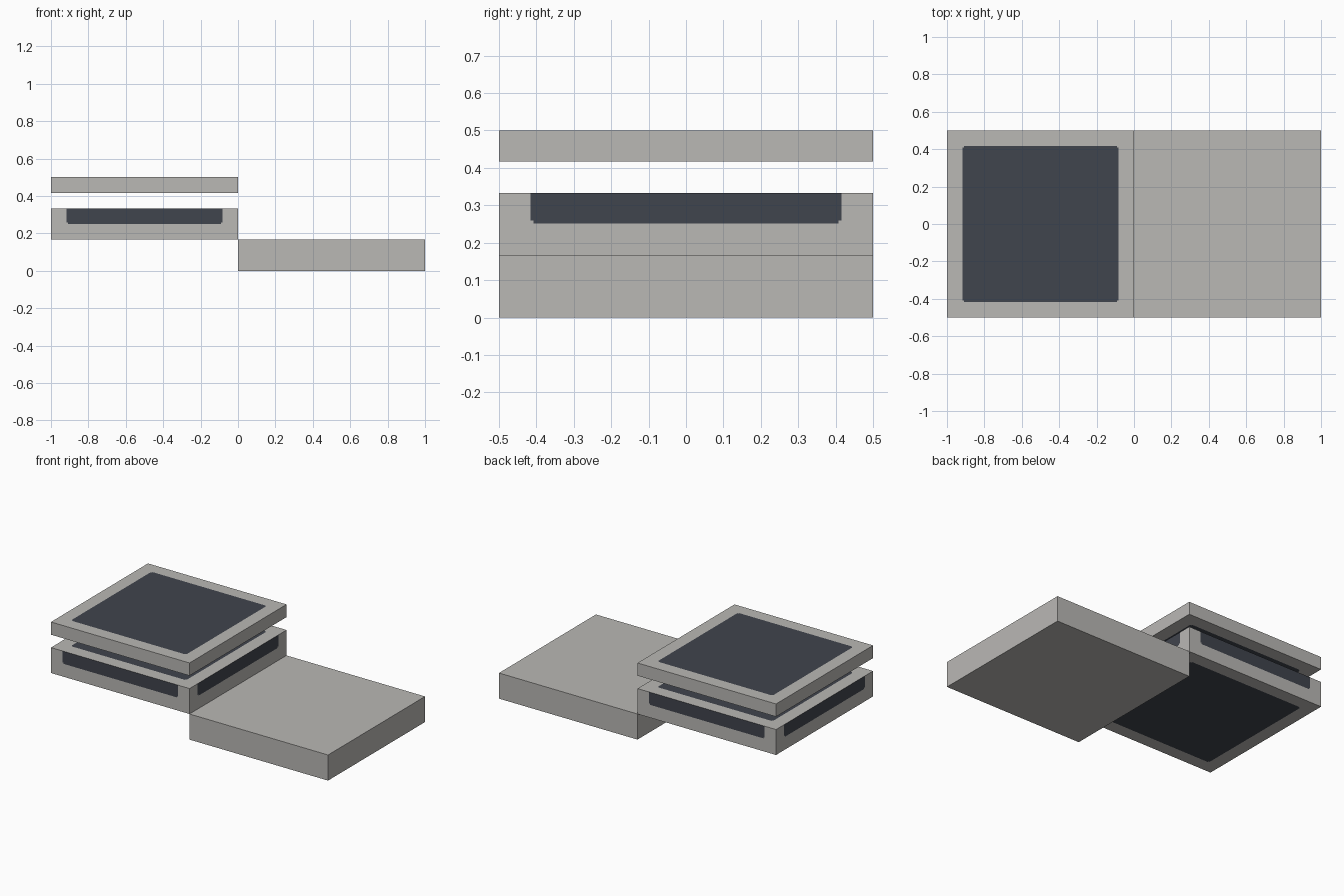
import bpy
import bmesh
from mathutils import Vector

if "Cube" in bpy.data.objects:
    bpy.data.objects.remove(bpy.data.objects["Cube"], do_unlink=True)


def make_material(name, colour):
    mat = bpy.data.materials.new(name)
    mat.use_nodes = True
    mat.diffuse_color = colour
    mat.node_tree.nodes["Principled BSDF"].inputs["Base Color"].default_value = colour
    return mat


STONE = make_material("light_grey", (0.49, 0.48, 0.46, 1))
PANEL = make_material("dark_slate", (0.051, 0.058, 0.074, 1))

HALF = 0.416   # half width of a dark panel
NOTCH = 0.408  # half width inside the notched corners


def make_box(name, low, high, centre=None, panel_axes=()):
    """Box whose faces along panel_axes carry a dark panel around centre."""
    low, high = Vector(low), Vector(high)
    bm = bmesh.new()
    bmesh.ops.create_cube(bm, size=1)
    for v in bm.verts:
        v.co = (low + high) / 2 + v.co * (high - low)

    if panel_axes:
        centre = Vector(centre)
        # Cut the panel outlines into the faces
        for axis in range(3):
            normal = Vector([i == axis for i in range(3)])
            for offset in (-HALF, -NOTCH, NOTCH, HALF):
                point = centre + normal * offset
                if low[axis] < point[axis] < high[axis]:
                    bmesh.ops.bisect_plane(
                        bm, geom=bm.verts[:] + bm.edges[:] + bm.faces[:],
                        plane_co=point, plane_no=normal)
        # Darken faces inside the outline, leaving the corners notched
        bm.normal_update()
        for face in bm.faces:
            facing = max(range(3), key=lambda i: abs(face.normal[i]))
            offset = face.calc_center_median() - centre
            spread = sorted(abs(offset[i]) for i in range(3) if i != facing)
            if facing in panel_axes and spread[1] < HALF and spread[0] < NOTCH:
                face.material_index = 1

    mesh = bpy.data.meshes.new(name)
    bm.to_mesh(mesh)
    bm.free()
    mesh.materials.append(STONE)
    mesh.materials.append(PANEL)
    obj = bpy.data.objects.new(name, mesh)
    bpy.context.collection.objects.link(obj)
    return obj


# Plain low slab on the left
make_box("low_slab", (0, -0.5, 0), (1, 0.5, 0.167))

# Raised slab with panels on every face; side panels run off its top edge
make_box("raised_slab", (-1, -0.5, 0.167), (0, 0.5, 0.333),
         centre=(-0.5, 0, 0.667), panel_axes=(0, 1, 2))

# Floating cover plate with panels above and below
make_box("cover_plate", (-1, -0.5, 0.417), (0, 0.5, 0.5),
         centre=(-0.5, 0, 0), panel_axes=(2,))
